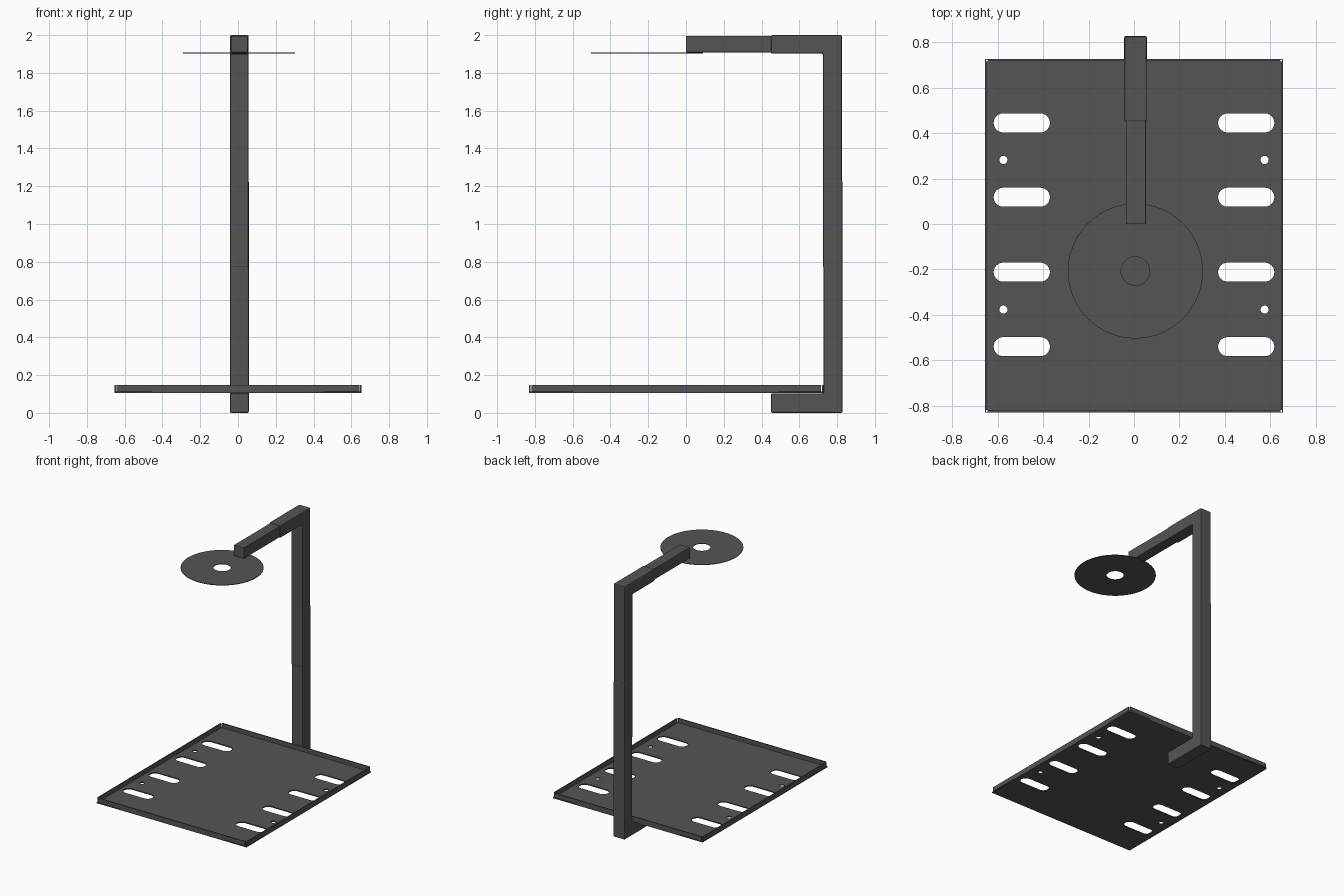
import bpy, bmesh
from math import pi, sin, cos
from mathutils import Vector

cube = bpy.data.objects.get("Cube")
if cube:
    bpy.data.objects.remove(cube, do_unlink=True)

grey = bpy.data.materials.new("dark grey metal")
grey.use_nodes = True
colour = (0.09, 0.09, 0.09, 1)
grey.diffuse_color = colour
grey.node_tree.nodes["Principled BSDF"].inputs["Base Color"].default_value = colour


def prism(name, outline, x0, x1, bevel=0.0):
    """Extrude a (y, z) outline along x."""
    bm = bmesh.new()
    face = bm.faces.new([bm.verts.new((x0, y, z)) for y, z in outline])
    side = bmesh.ops.extrude_face_region(bm, geom=[face])["geom"]
    moved = [v for v in side if isinstance(v, bmesh.types.BMVert)]
    bmesh.ops.translate(bm, verts=moved, vec=(x1 - x0, 0, 0))
    bmesh.ops.recalc_face_normals(bm, faces=bm.faces)
    mesh = bpy.data.meshes.new(name)
    bm.to_mesh(mesh)
    bm.free()
    mesh.materials.append(grey)
    obj = bpy.data.objects.new(name, mesh)
    bpy.context.collection.objects.link(obj)
    if bevel:
        mod = obj.modifiers.new("soft edges", 'BEVEL')
        mod.width, mod.segments = bevel, 2
    return obj


def box(name, x0, x1, y0, y1, z0, z1, bevel=0.0):
    return prism(name, [(y0, z0), (y1, z0), (y1, z1), (y0, z1)], x0, x1, bevel)


def arc(cx, cy, r, start=0, sweep=2 * pi, n=32):
    return [(cx + r * cos(start + sweep * i / n), cy + r * sin(start + sweep * i / n))
            for i in range(n)]


def slot(cx, cy, half_len, r):
    """Round-ended slot lying along x."""
    d = half_len - r
    return arc(cx + d, cy, r, -pi / 2, pi, 12) + [(cx + d, cy + r)] + \
        arc(cx - d, cy, r, pi / 2, pi, 12) + [(cx - d, cy - r)]


def sheet(name, loops, z0, z1):
    """Flat sheet whose first loop is the outline and the others are holes."""
    data = bpy.data.curves.new(name, 'CURVE')
    data.dimensions = '2D'
    data.fill_mode = 'BOTH'
    data.extrude = (z1 - z0) / 2
    for loop in loops:
        spline = data.splines.new('POLY')
        spline.points.add(len(loop) - 1)
        for point, (x, y) in zip(spline.points, loop):
            point.co = (x, y, 0, 1)
        spline.use_cyclic_u = True
    data.materials.append(grey)
    obj = bpy.data.objects.new(name, data)
    obj.location.z = (z0 + z1) / 2
    bpy.context.collection.objects.link(obj)
    bpy.ops.object.select_all(action='DESELECT')
    obj.select_set(True)
    bpy.context.view_layer.objects.active = obj
    bpy.ops.object.convert(target='MESH')
    return bpy.context.object


# Base tray: slotted sheet with small corner reliefs
W, FRONT, BACK, LOW, HIGH, T = 0.655, -0.83, 0.727, 0.105, 0.148, 0.008
loops = [[(-W, FRONT), (W, FRONT), (W, BACK), (-W, BACK)]]
for s in (-1, 1):
    loops += [slot(s * 0.494, y, 0.124, 0.042) for y in (0.445, 0.118, -0.212, -0.54)]
    loops += [arc(s * 0.575, y, 0.018, n=20) for y in (0.282, -0.377)]
    loops += [arc(s * (W - 0.007), y, 0.005, n=8) for y in (FRONT + 0.007, BACK - 0.007)]
sheet("base_tray", loops, LOW, LOW + T)

# Upturned lips, stopping just short of the corners
gap = 0.011
for name, s in (("right", -1), ("left", 1)):
    a, b = sorted((s * W, s * (W - T)))
    box(name + "_lip", a, b, FRONT + gap, BACK - gap, LOW + T, HIGH)
box("front_lip", -W + gap, W - gap, FRONT, FRONT + T, LOW + T, HIGH)
box("back_lip", -W + gap, W - gap, BACK - T, BACK, LOW + T, HIGH)

# Telescoping stand: lower foot and column, upper column and arm
prism("lower_stand", [(0.45, 0), (0.828, 0), (0.828, 1.23), (0.728, 1.23),
                      (0.728, 0.103), (0.45, 0.103)], -0.043, 0.057, 0.007)
prism("upper_stand", [(0.45, 2.0), (0.825, 2.0), (0.825, 0.77), (0.725, 0.77),
                      (0.725, 1.902), (0.45, 1.902)], -0.042, 0.056, 0.007)
box("inner_arm", -0.035, 0.052, 0.0, 0.6, 1.909, 1.995, 0.002)

# Thin ring under the arm
sheet("lamp_ring", [arc(0.006, -0.207, 0.297, n=64), arc(0.006, -0.207, 0.063, n=40)],
      1.903, 1.907)
